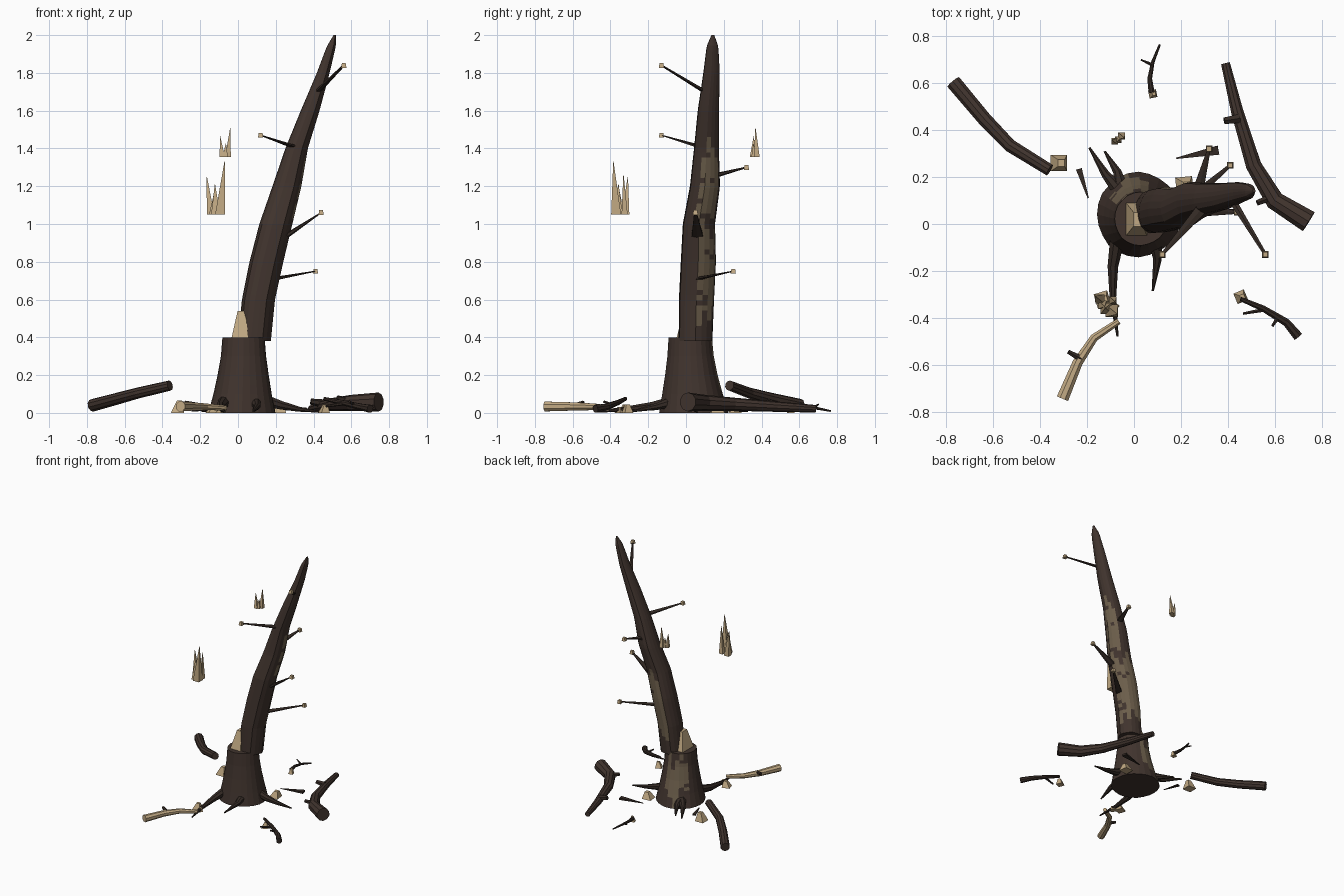
import bpy, bmesh, math, random
from mathutils import Vector

random.seed(4)
if "Cube" in bpy.data.objects:
    bpy.data.objects.remove(bpy.data.objects["Cube"])


def material(name, color):
    m = bpy.data.materials.new(name)
    m.use_nodes = True
    m.diffuse_color = (*color, 1)
    m.node_tree.nodes["Principled BSDF"].inputs["Base Color"].default_value = (*color, 1)
    return m


BARK = material("bark", (0.052, 0.034, 0.027))
DARK = material("dark bark", (0.034, 0.023, 0.018))
WORN = material("weathered wood", (0.15, 0.112, 0.07))
WOOD = material("pale wood", (0.54, 0.40, 0.23))


def finish(name, bm, *mats):
    bmesh.ops.recalc_face_normals(bm, faces=bm.faces)
    me = bpy.data.meshes.new(name)
    bm.to_mesh(me)
    bm.free()
    ob = bpy.data.objects.new(name, me)
    bpy.context.collection.objects.link(ob)
    for m in mats:
        me.materials.append(m)
    return ob


def skin(bm, rings):
    """Bridge equal rings of points into a capped tube; returns rows of faces."""
    vs = [[bm.verts.new(p) for p in r] for r in rings]
    n = len(vs[0])
    rows = [[bm.faces.new((a[i], a[(i + 1) % n], b[(i + 1) % n], b[i])) for i in range(n)]
            for a, b in zip(vs, vs[1:])]
    bm.faces.new(vs[0])
    bm.faces.new(vs[-1])
    return rows


def limb(name, path, r0, r1, mat, sides=8, flat=1.0):
    """Tapered tube along a path; flat < 1 squashes it vertically."""
    pts = [Vector(p) for p in path]
    rings = []
    for k, p in enumerate(pts):
        d = (pts[min(k + 1, len(pts) - 1)] - pts[max(k - 1, 0)]).normalized()
        side = d.cross(Vector((0, 0, 1))).normalized()
        up = side.cross(d)
        r = r0 + (r1 - r0) * k / (len(pts) - 1)
        rings.append([p + side * r * math.cos(a) + up * r * flat * math.sin(a)
                      for a in (math.tau * (i + 0.5) / sides for i in range(sides))])
    bm = bmesh.new()
    skin(bm, rings)
    return finish(name, bm, mat)


def block(name, base, top, wide, narrow, mat, turn=0.0):
    """Four-sided tapered block from base centre to top centre."""
    bm = bmesh.new()
    rings = []
    for c, (w, d) in ((base, wide), (top, narrow)):
        rings.append([Vector(c) + Vector((x * math.cos(turn) - y * math.sin(turn),
                                          x * math.sin(turn) + y * math.cos(turn), 0))
                      for x, y in ((-w, -d), (w, -d), (w, d), (-w, d))])
    skin(bm, rings)
    return finish(name, bm, mat)


def lerp_keys(keys, z):
    for a, b in zip(keys, keys[1:]):
        if z <= b[0]:
            t = (z - a[0]) / (b[0] - a[0])
            return [u + (v - u) * t for u, v in zip(a[1:], b[1:])]
    return keys[-1][1:]


def bark_column(name, keys, steps, sides, ridge, patches):
    """Column from (z, x, y, rx, ry) keys, with ragged worn patches (z0, z1, angle0, angle1)."""
    lo, hi = keys[0][0], keys[-1][0]
    rings, wob = [], [1 + random.uniform(-ridge, ridge) for _ in range(sides)]
    for k in range(steps + 1):
        z = lo + (hi - lo) * k / steps
        x, y, rx, ry = lerp_keys(keys, z)
        rings.append([(x + rx * wob[i] * math.cos(math.tau * i / sides),
                       y + ry * wob[i] * math.sin(math.tau * i / sides), z) for i in range(sides)])
    bm = bmesh.new()
    rows = skin(bm, rings)
    for z0, z1, a0, a1 in patches:
        for i in range(sides):
            angle = (i + 0.5) * 360 / sides
            if (angle - a0) % 360 > (a1 - a0):
                continue
            start, end = z0 + random.uniform(0, 0.13), z1 - random.uniform(0, 0.16)
            for k, row in enumerate(rows):
                if start < lo + (hi - lo) * (k + 0.5) / steps < end and random.random() > 0.08:
                    row[i].material_index = 1
    return finish(name, bm, BARK, WORN)


# Stump and leaning snapped trunk
bark_column("stump", [(0, .02, .04, .18, .18), (.1, .024, .034, .156, .158), (.2, .027, .028, .137, .137),
                      (.3, .029, .024, .121, .121), (.4, .029, .022, .113, .113)],
            16, 24, .02, [(0, .45, 70, 150)])
bark_column("trunk", [(.38, .083, .05, .088, .092), (.6, .105, .055, .088, .096), (.8, .147, .065, .09, .096),
                      (1, .197, .068, .088, .088), (1.2, .256, .1, .077, .082), (1.4, .308, .108, .06, .068),
                      (1.6, .38, .118, .05, .058), (1.8, .45, .135, .034, .045), (1.94, .493, .14, .024, .032),
                      (2, .512, .142, .006, .008)],
            60, 18, .05, [(.93, 1.48, -25, 50), (.45, 1.05, 10, 115)])
block("snapped_core", (.01, .02, .38), (.018, .02, .54), (.048, .075), (.02, .03), WOOD)

# Broken branches with pale ends
branches = [((.42, .1, 1.7), (.56, -.13, 1.84), .018, .6),
            ((.31, .09, 1.405), (.12, -.13, 1.47), .03, .35),
            ((.27, .13, 1.25), (.32, .32, 1.30), .028, .5),
            ((.19, .06, .71), (.41, .25, .75), .028, .35),
            ((.26, .06, .94), (.44, .05, 1.06), .034, .4)]
for base, tip, r, flat in branches:
    limb("branch", [base, tip], r, .008, DARK, 6, flat)
    t = Vector(tip)
    block("branch_end", t - Vector((0, 0, .013)), t + Vector((0, 0, .013)), (.014, .014), (.01, .01), WOOD)

# Roots
for path in ([(-.07, -.06, .06), (-.09, -.18, .035), (-.09, -.32, .02), (-.07, -.48, .006)],
             [(.09, -.06, .06), (.1, -.15, .035), (.08, -.285, .008)],
             [(-.06, .14, .06), (-.12, .21, .03), (-.19, .325, .008)],
             [(-.06, .16, .05), (-.07, .22, .03), (-.125, .31, .008)],
             [(.13, .04, .07), (.23, .04, .04), (.32, .05, .02), (.43, .06, .006)]):
    limb("root", path, .034, .005, DARK)

# Fallen limbs
limb("left_log", [(-.77, .605, .04), (-.64, .45, .075), (-.53, .335, .105), (-.36, .23, .145)],
     .034, .027, BARK, 10)
limb("right_log", [(.745, .01, .058), (.6, .1, .053), (.51, .25, .046), (.44, .48, .033), (.39, .685, .022)],
     .05, .02, BARK, 10)
limb("right_log_stub", [(.45, .45, .05), (.385, .44, .06)], .022, .016, DARK, 6)
limb("right_log_stub", [(.6, .12, .06), (.525, .09, .08)], .018, .013, DARK, 6)
limb("pale_log", [(-.305, -.745, .034), (-.24, -.59, .034), (-.17, -.485, .032), (-.065, -.415, .026)],
     .028, .014, WOOD)
limb("pale_log_twig", [(-.225, -.575, .04), (-.28, -.545, .055)], .016, .01, DARK, 6)
limb("front_twig", [(.70, -.48, .022), (.65, -.42, .032), (.55, -.36, .055), (.455, -.32, .075)],
     .022, .01, DARK)
limb("front_twig_spur", [(.56, -.365, .05), (.465, -.382, .035)], .01, .006, DARK, 6)
limb("front_twig_spur", [(.62, -.39, .04), (.59, -.435, .06)], .011, .006, DARK, 6)
limb("back_twig", [(.075, .56, .028), (.067, .62, .03), (.08, .69, .025), (.11, .765, .01)],
     .014, .005, DARK)
limb("back_twig_spur", [(.075, .68, .03), (.03, .70, .045)], .008, .004, DARK, 6)

# Pale chunks lying on the ground
for x, y, s, h, turn in ((-.32, .26, .035, .065, 0), (.455, -.31, .024, .045, .4), (.215, .165, .036, .05, .1),
                         (.08, .555, .017, .04, .2), (-.135, -.32, .03, .045, .3), (-.09, -.35, .02, .03, .8)):
    block("wood_chunk", (x, y, 0), (x + s * .3, y, h), (s, s), (s * .4, s * .4), WOOD, turn)

# Bark shards
for a, b, w in (((-.235, .235, .012), (-.195, .11, .012), .018), ((.36, .315, .02), (.18, .28, .012), .028)):
    limb("bark_shard", [a, b], w, .004, DARK, 4, .4)

# Loose splinter clusters: x, y, half width, height, tip shift
clusters = {1.05: [(-.095, -.37, .026, .28, .024), (-.145, -.32, .02, .2, -.02), (-.118, -.36, .024, .16, -.004),
                   (-.135, -.345, .018, .12, .01), (-.09, -.325, .016, .21, .01)],
            1.355: [(-.053, .375, .015, .153, .012), (-.083, .352, .014, .11, -.012), (-.068, .36, .014, .07, .004)]}
for z, spikes in clusters.items():
    for x, y, s, h, lean in spikes:
        block("splinter", (x, y, z), (x + lean, y - lean * .6, z + h), (s, s), (.001, .001), WOOD)
